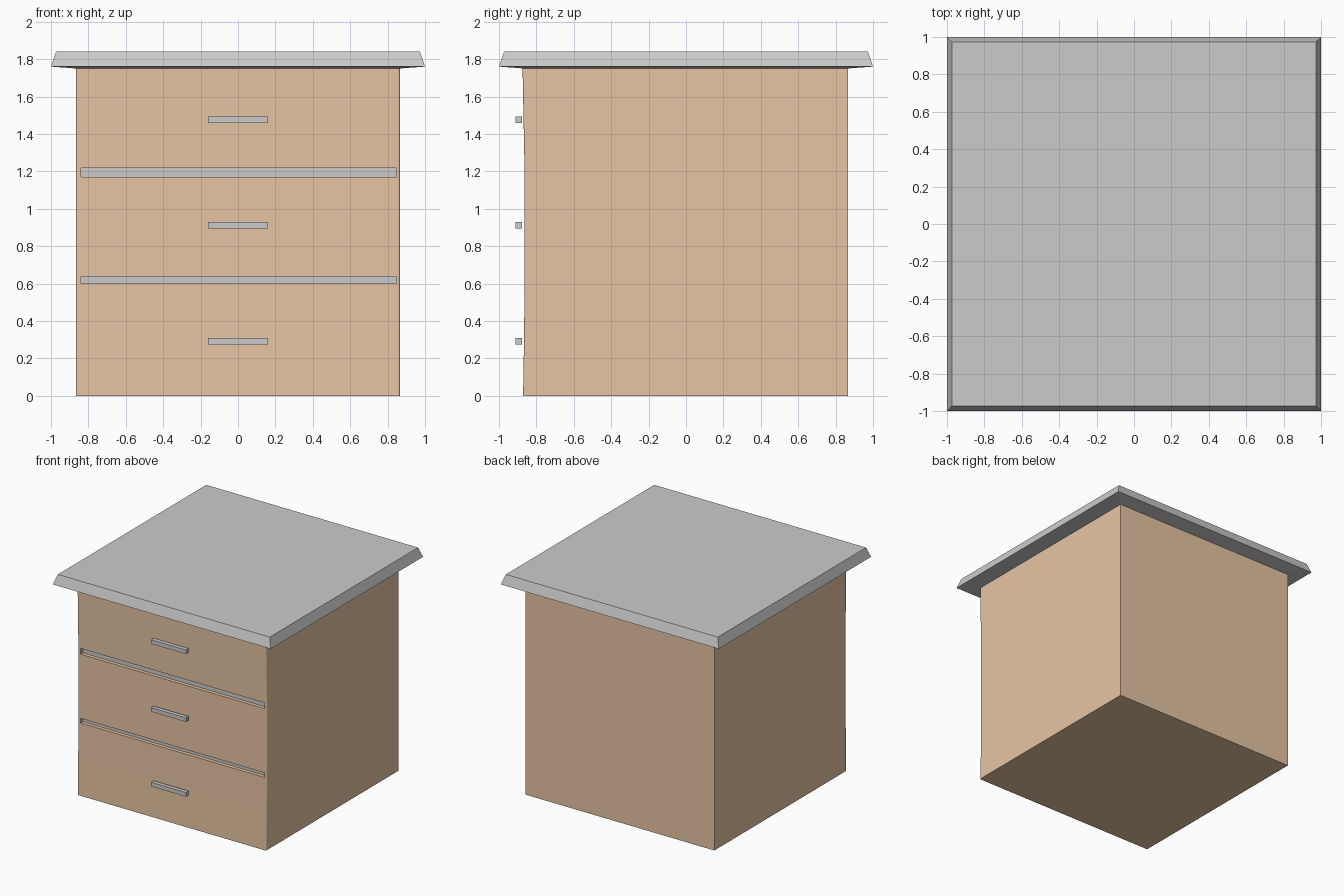
import bpy, bmesh, math

if "Cube" in bpy.data.objects:
    bpy.data.objects.remove(bpy.data.objects["Cube"])

tan = bpy.data.materials.new("tan_wood")
tan.diffuse_color = (0.80, 0.56, 0.37, 1)
tan.use_nodes = True
tan.node_tree.nodes["Principled BSDF"].inputs["Base Color"].default_value = tan.diffuse_color


def box(name, x0, x1, y0, y1, z0, z1):
    """Axis-aligned box from its limits."""
    bm = bmesh.new()
    bmesh.ops.create_cube(bm, size=1)
    for v in bm.verts:
        v.co.x = (x0 + x1) / 2 + v.co.x * (x1 - x0)
        v.co.y = (y0 + y1) / 2 + v.co.y * (y1 - y0)
        v.co.z = (z0 + z1) / 2 + v.co.z * (z1 - z0)
    return finish(name, bm)


def loft(name, rings):
    """Closed solid through a stack of matching rings."""
    bm = bmesh.new()
    loops = [[bm.verts.new(p) for p in ring] for ring in rings]
    n = len(loops[0])
    for a, b in zip(loops, loops[1:]):
        for i in range(n):
            j = (i + 1) % n
            bm.faces.new((a[i], a[j], b[j], b[i]))
    bm.faces.new(loops[0])
    bm.faces.new(loops[-1])
    bmesh.ops.recalc_face_normals(bm, faces=bm.faces[:])
    return finish(name, bm)


def finish(name, bm):
    mesh = bpy.data.meshes.new(name)
    bm.to_mesh(mesh)
    bm.free()
    ob = bpy.data.objects.new(name, mesh)
    bpy.context.collection.objects.link(ob)
    return ob


def square(h, z):
    return [(-h, -h, z), (h, -h, z), (h, h, z), (-h, h, z)]


def cabinet_ring(front, z, h=0.867, r=0.012):
    """Square footprint with small rounded front corners."""
    arc = [math.radians(a) for a in (0, 30, 60, 90)]
    right = [(h - r + r * math.cos(a), front + r - r * math.sin(a), z) for a in arc]
    left = [(-x, y, z) for x, y, z in reversed(right)]
    return [(h, h, z)] + right + left + [(-h, h, z)]


# Cabinet with a very slightly dished front
body = loft("cabinet_body", [cabinet_ring(y, z) for y, z in (
    (-0.871, 0), (-0.866, 0.3), (-0.863, 0.6), (-0.863, 1.2), (-0.874, 1.755))])
body.data.materials.append(tan)

# Recessed gaps between the drawers, with grey backs
for i, (z0, z1) in enumerate(((0.60, 0.638), (1.171, 1.219))):
    cutter = box(f"gap_cutter_{i}", -0.84, 0.848, -0.95, -0.83, z0, z1)
    cutter.data.materials.append(tan)
    cutter.hide_render = True
    cutter.hide_viewport = True
    cut = body.modifiers.new("drawer_gap", 'BOOLEAN')
    cut.operation = 'DIFFERENCE'
    cut.solver = 'EXACT'
    cut.object = cutter
    box(f"gap_back_{i}", -0.84, 0.848, -0.833, -0.827, z0, z1)

# Drawer handles
for i, z in enumerate((0.292, 0.912, 1.475)):
    box(f"drawer_handle_{i}", -0.16, 0.16, -0.912, -0.878, z - 0.017, z + 0.017)

# Overhanging top with sloped rim
loft("top_slab", [square(0.865, 1.75), square(1.0, 1.76), square(0.973, 1.84)])
